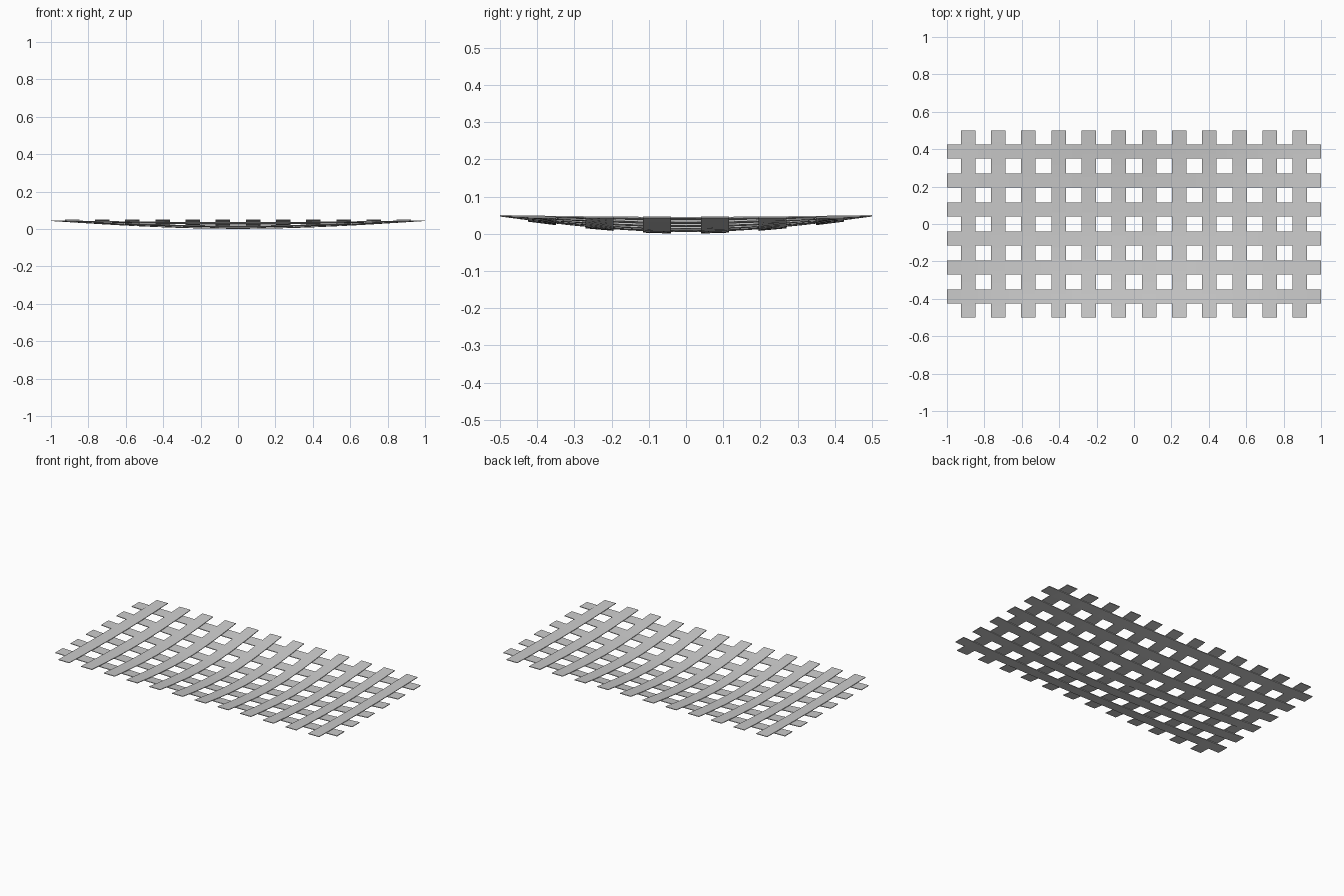
import bpy, bmesh
from math import cos, pi

if "Cube" in bpy.data.objects:
    bpy.data.objects.remove(bpy.data.objects["Cube"])

SAG = 0.042      # depth of the dip at the centre
THICK = 0.004    # slat thickness
TOP = 0.0505     # height of the rim


def dip(x, y):
    return -SAG * cos(pi * x / 2) * cos(pi * y)


def slat(name, along_x, centre, width, half_len, z, steps):
    """Thin strip that follows the sagging surface."""
    bm = bmesh.new()
    rings = []
    for i in range(steps + 1):
        t = -half_len + 2 * half_len * i / steps
        ring = []
        for s, dz in ((-.5, 0), (.5, 0), (.5, -THICK), (-.5, -THICK)):
            c = centre + s * width
            x, y = (t, c) if along_x else (c, t)
            ring.append(bm.verts.new((x, y, z + dz + dip(x, y))))
        rings.append(ring)
    for a, b in zip(rings, rings[1:]):
        for k in range(4):
            bm.faces.new((a[k], a[(k + 1) % 4], b[(k + 1) % 4], b[k]))
    bm.faces.new(rings[0])
    bm.faces.new(rings[-1])
    bmesh.ops.recalc_face_normals(bm, faces=bm.faces)
    mesh = bpy.data.meshes.new(name)
    bm.to_mesh(mesh)
    bm.free()
    bpy.context.collection.objects.link(bpy.data.objects.new(name, mesh))


# Long slats underneath
for i in range(6):
    slat(f"long_slat_{i + 1}", True, (i - 2.5) * 0.155, 0.075, 1.0,
         TOP - THICK, 24)

# Cross slats on top
for i in range(12):
    slat(f"cross_slat_{i + 1}", False, (i - 5.5) * 0.1613, 0.077, 0.5,
         TOP, 16)
